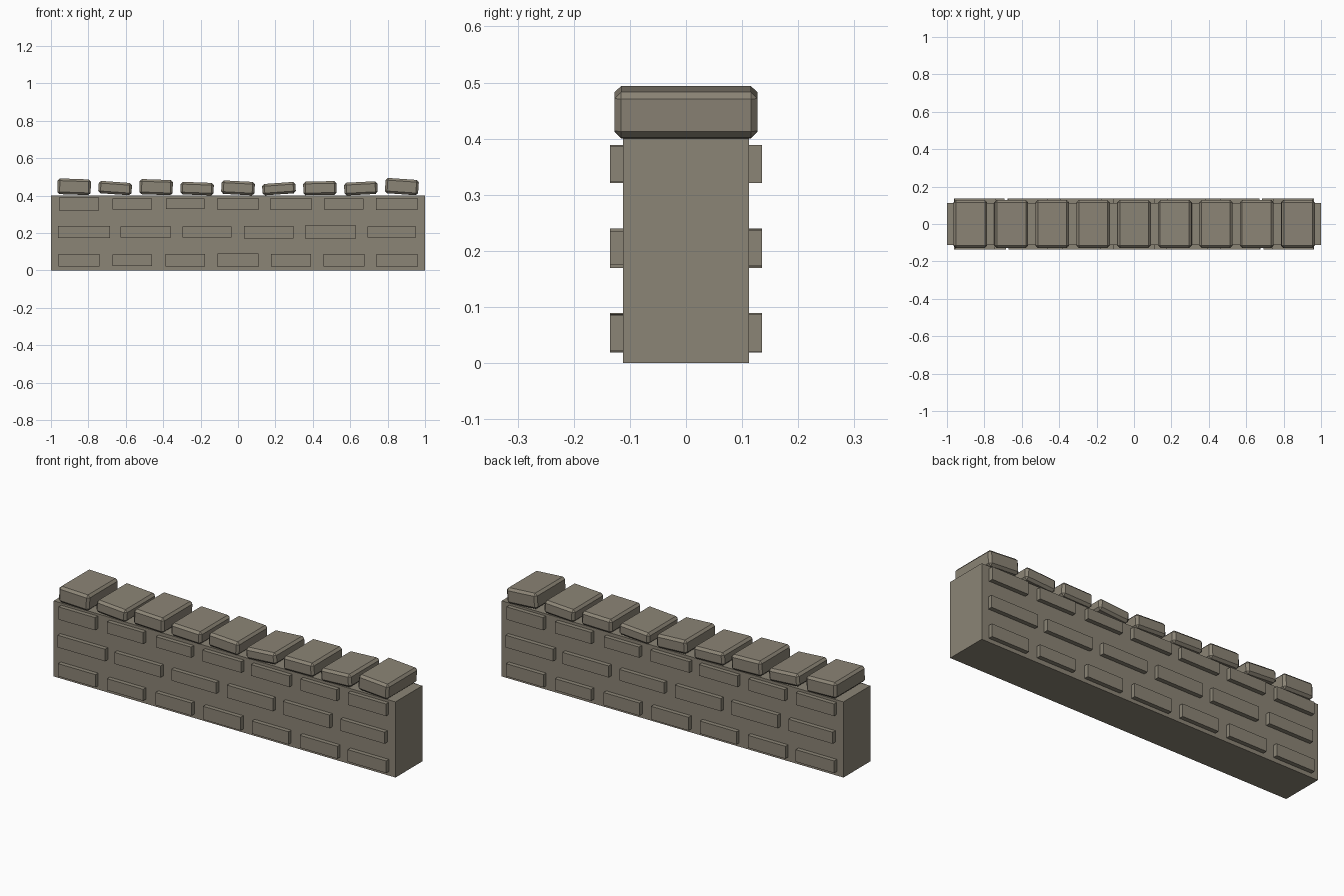
import bpy
import bmesh
from math import radians
from mathutils import Matrix, Vector

default_cube = bpy.data.objects.get("Cube")
if default_cube:
    bpy.data.objects.remove(default_cube, do_unlink=True)


def make_material(name, colour):
    material = bpy.data.materials.new(name)
    material.use_nodes = True
    material.diffuse_color = colour
    shader = next(n for n in material.node_tree.nodes if n.type == 'BSDF_PRINCIPLED')
    shader.inputs["Base Color"].default_value = colour
    return material


stone = make_material("warm grey stone", (0.26, 0.232, 0.18, 1))


def make_block(name, centre, size, tilt=0, chamfer=0):
    """Box of the given size, optionally tilted about y and chamfered on all edges."""
    mesh = bpy.data.meshes.new(name)
    bm = bmesh.new()
    bmesh.ops.create_cube(bm, size=1, matrix=Matrix.Diagonal((*size, 1)))
    if chamfer:
        bmesh.ops.bevel(bm, geom=bm.edges[:], offset=chamfer, segments=1,
                        affect='EDGES', profile=0.5)
    bm.to_mesh(mesh)
    bm.free()
    mesh.materials.append(stone)
    block = bpy.data.objects.new(name, mesh)
    block.location = centre
    block.rotation_euler.y = radians(tilt)
    bpy.context.scene.collection.objects.link(block)
    return block


# Wall core
wall_half_depth = 0.112
wall_height = 0.4
make_block("wall_core", (0, 0, wall_height / 2), (2, wall_half_depth * 2, wall_height))

# Raised brick courses: height of centre, spacing, (width, height) of each brick
courses = {
    "bottom": (0.054, 0.283, [(.219, .067), (.211, .061), (.211, .067), (.219, .07),
                              (.214, .067), (.219, .066), (.225, .064)]),
    "middle": (0.205, 0.329, [(.278, .064), (.27, .061), (.262, .059), (.267, .067),
                              (.273, .07), (.259, .061)]),
    "top": (0.355, 0.283, [(.214, .067), (.211, .061), (.206, .056), (.227, .059),
                           (.225, .059), (.211, .061), (.222, .064)]),
}
brick_face = 0.135
brick_root = wall_half_depth - 0.01

# The back is the front turned half a circle about z
for side, turn in (("front", -1), ("back", 1)):
    for course, (z, spacing, bricks) in courses.items():
        for i, (width, height) in enumerate(bricks):
            x = (i - (len(bricks) - 1) / 2) * spacing
            centre = Vector((-turn * x, turn * (brick_face + brick_root) / 2, z))
            make_block(f"{side}_{course}_brick_{i + 1}", centre,
                       (width, brick_face - brick_root, height))

# Chamfered coping stones: top height, thickness, tilt in degrees
copings = [(.494, .084, 2), (.48, .066, 4), (.49, .081, 2),
           (.474, .067, 2), (.482, .072, 3), (.474, .061, -4),
           (.479, .073, -1), (.477, .068, -3), (.496, .082, 4)]
for i, (top, thickness, tilt) in enumerate(copings):
    x = (i - (len(copings) - 1) / 2) * 0.219
    make_block(f"coping_stone_{i + 1}", (x, 0, (top + wall_height) / 2),
               (0.178, 0.255, thickness), tilt, chamfer=0.012)
